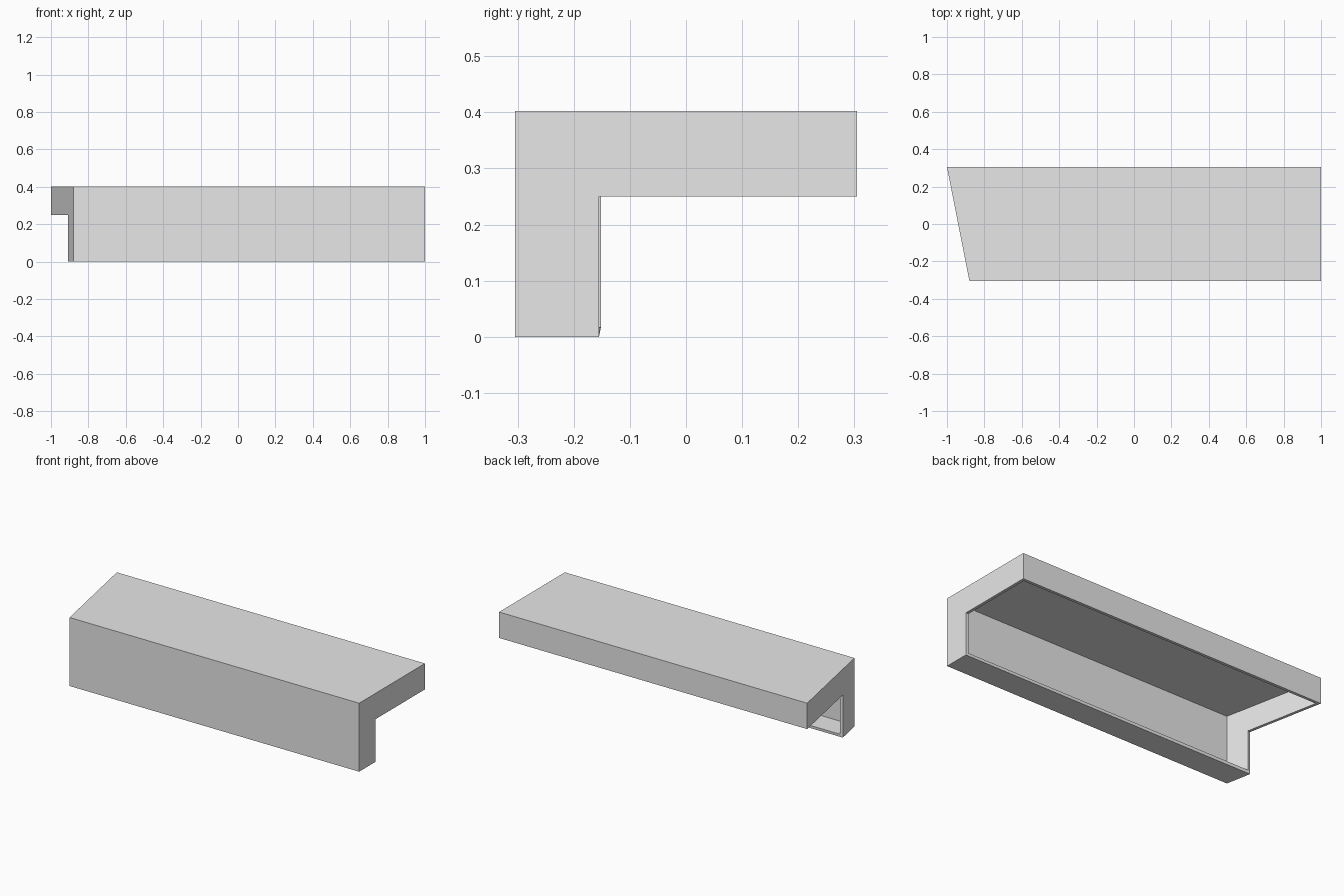
import bpy
import bmesh

cube = bpy.data.objects.get("Cube")
if cube:
    bpy.data.objects.remove(cube, do_unlink=True)

FRONT, BACK, LIP = -0.305, 0.305, -0.155
TOP, SHELF = 0.402, 0.25
WALL = 0.017

# Plain grey finish
grey = bpy.data.materials.new("plain grey")
grey.use_nodes = True
colour = (0.8, 0.8, 0.8, 1)
grey.diffuse_color = colour
grey.node_tree.nodes["Principled BSDF"].inputs["Base Color"].default_value = colour


def mitre_x(y):
    """Slanted end: longest at the back, shorter at the front."""
    return -1 + 0.12 * (BACK - y) / (BACK - FRONT)


# L-shaped section (y, z), listed around the outline
section = [(FRONT, 0), (LIP, 0), (LIP, SHELF), (BACK, SHELF), (BACK, TOP), (FRONT, TOP)]
open_sides = {1, 2}  # inner faces of the L are left open

bm = bmesh.new()
square_end = [bm.verts.new((1, y, z)) for y, z in section]
mitre_end = [bm.verts.new((mitre_x(y), y, z)) for y, z in section]
bm.faces.new(square_end)
bm.faces.new(reversed(mitre_end))
count = len(section)
for i in range(count):
    if i not in open_sides:
        j = (i + 1) % count
        bm.faces.new((square_end[j], square_end[i], mitre_end[i], mitre_end[j]))

mesh = bpy.data.meshes.new("angle_cover")
bm.to_mesh(mesh)
bm.free()
mesh.materials.append(grey)
cover = bpy.data.objects.new("angle_cover", mesh)
bpy.context.collection.objects.link(cover)

# Give the open shell its wall thickness, inwards
shell = cover.modifiers.new("wall thickness", 'SOLIDIFY')
shell.thickness = WALL
shell.offset = -1
shell.use_even_offset = True
shell.use_quality_normals = True
